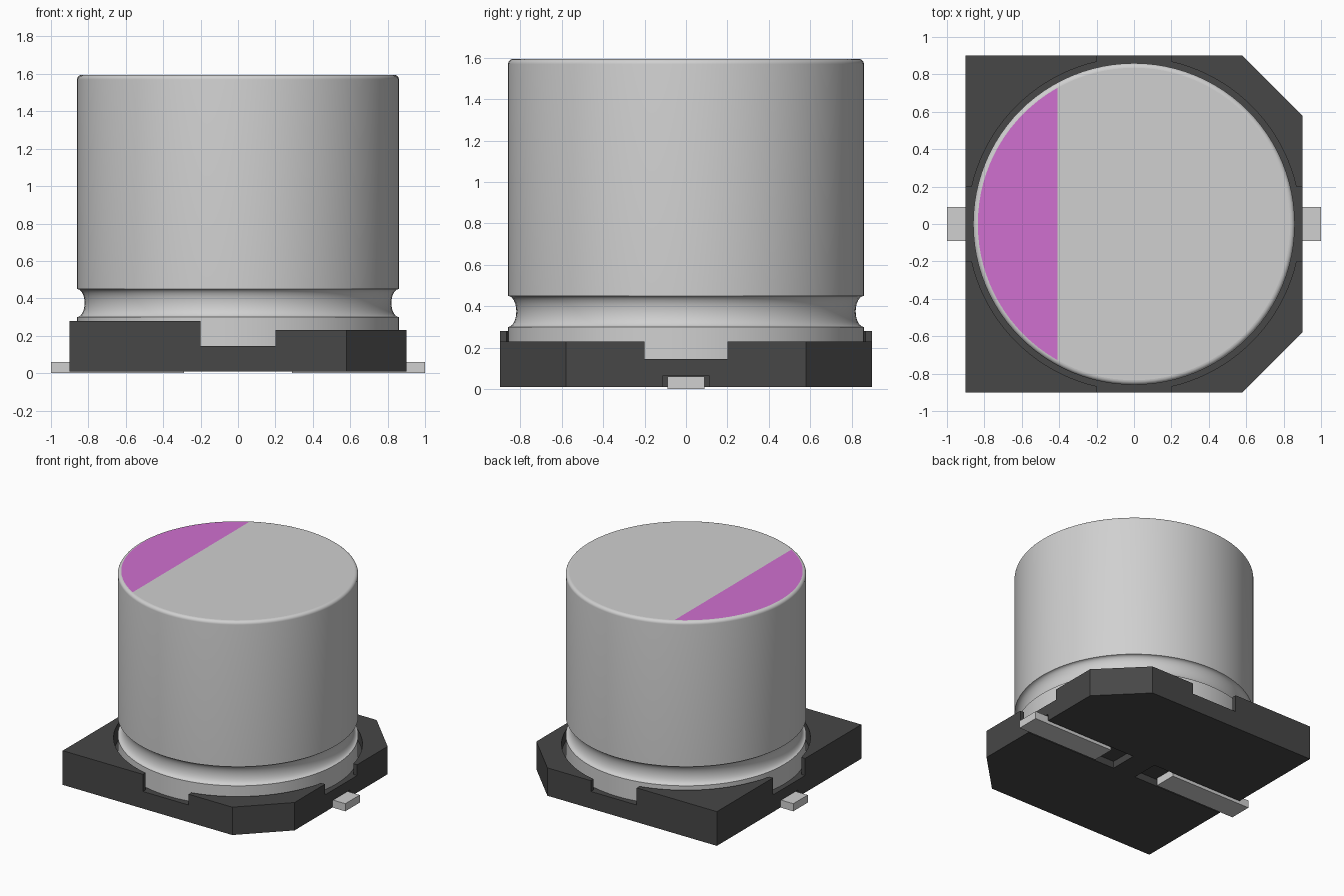
import bpy, bmesh, math
from mathutils import Vector

cube = bpy.data.objects.get("Cube")
if cube:
    bpy.data.objects.remove(cube, do_unlink=True)


def material(name, rgb):
    m = bpy.data.materials.new(name)
    m.use_nodes = True
    m.diffuse_color = (*rgb, 1)
    m.node_tree.nodes["Principled BSDF"].inputs["Base Color"].default_value = (*rgb, 1)
    return m


METAL = material("light grey metal", (0.63, 0.63, 0.63))
PURPLE = material("purple marking", (0.63, 0.16, 0.63))
PLASTIC = material("dark plastic", (0.063, 0.063, 0.063))


def finish(name, bm, *mats):
    bmesh.ops.recalc_face_normals(bm, faces=bm.faces)
    me = bpy.data.meshes.new(name)
    bm.to_mesh(me)
    bm.free()
    for m in mats:
        me.materials.append(m)
    ob = bpy.data.objects.new(name, me)
    bpy.context.collection.objects.link(ob)
    return ob


def prism(bm, outline, z0, z1):
    """Extrude a flat outline from z0 up to z1."""
    face = bm.faces.new([bm.verts.new((x, y, z0)) for x, y in outline])
    top = bmesh.ops.extrude_face_region(bm, geom=[face])["geom"]
    bmesh.ops.translate(bm, vec=(0, 0, z1 - z0),
                        verts=[v for v in top if isinstance(v, bmesh.types.BMVert)])


def rect(x0, x1, y0, y1):
    return [(x0, y0), (x1, y0), (x1, y1), (x0, y1)]


# Base plate: square with the two +x corners cut off
H, C = 0.9, 0.58
bm = bmesh.new()
prism(bm, [(-H, -H), (C, -H), (H, -C), (H, C), (C, H), (-H, H)], 0.01, 0.145)
base = finish("base_plate", bm, PLASTIC)

# Lead channels cut into the underside
bm = bmesh.new()
for s in (-1, 1):
    prism(bm, rect(*sorted((s * 0.1, s * 1.1)), -0.11, 0.11), -0.1, 0.065)
cutter = finish("channel_cutter", bm, PLASTIC)
cutter.hide_render = True
mod = base.modifiers.new("channels", "BOOLEAN")
mod.operation, mod.solver, mod.object = "DIFFERENCE", "EXACT", cutter
bpy.context.view_layer.objects.active = base
bpy.ops.object.modifier_apply(modifier=mod.name)
bpy.data.objects.remove(cutter, do_unlink=True)

# Corner walls wrapped around the can, taller on the -x side
R_POCKET, SLOT = 0.89, 0.2
a0 = math.asin(SLOT / R_POCKET)
a1 = math.pi / 2 - a0
arc = [(R_POCKET * math.cos(a0 + (a1 - a0) * i / 20),
        R_POCKET * math.sin(a0 + (a1 - a0) * i / 20)) for i in range(21)]
for sx, side in ((1, "left"), (-1, "right")):
    for sy, end in ((-1, "front"), (1, "back")):
        corner = [(C, H), (H, C)] if sx > 0 else [(H, H)]
        outline = arc + [(SLOT, H)] + corner + [(H, SLOT)]
        bm = bmesh.new()
        prism(bm, [(sx * x, sy * y) for x, y in outline], 0.145, 0.23 if sx > 0 else 0.28)
        finish(f"corner_wall_{end}_{side}", bm, PLASTIC)

# Can: lathed profile with a crimp groove and a rounded top rim
R, TOP, FILLET = 0.86, 1.595, 0.025
RIM = R - FILLET
profile = [(R, 0.145), (R, 0.30)]
for i in range(1, 12):
    t = math.pi * i / 12
    profile.append((R - 0.04 * math.sin(t), 0.375 - 0.075 * math.cos(t)))
profile.append((R, 0.45))
for i in range(7):
    t = math.pi / 2 * i / 6
    profile.append((RIM + FILLET * math.cos(t), TOP - FILLET + FILLET * math.sin(t)))

N = 96
bm = bmesh.new()
rings = [[bm.verts.new((r * math.cos(2 * math.pi * k / N), r * math.sin(2 * math.pi * k / N), z))
          for k in range(N)] for r, z in profile]
for a, b in zip(rings, rings[1:]):
    for k in range(N):
        j = (k + 1) % N
        bm.faces.new((a[k], a[j], b[j], b[k])).smooth = True
bm.faces.new(rings[0][::-1])
cap = bm.faces.new(rings[-1])

# Polarity marking: the cap is split and its -x segment coloured
bmesh.ops.bisect_plane(bm, geom=[cap, *cap.edges, *cap.verts], dist=1e-5,
                       plane_co=Vector((-0.41, 0, 0)), plane_no=Vector((1, 0, 0)))
for f in bm.faces:
    if f.normal.z > 0.999 or all(v.co.z > TOP - 1e-4 for v in f.verts):
        f.material_index = 1 if f.calc_center_median().x < -0.41 else 0
for e in bm.edges:
    for z in (0.145, 0.30, 0.45, TOP):
        if all(abs(v.co.z - z) < 1e-4 for v in e.verts):
            e.smooth = False
finish("can", bm, METAL, PURPLE)

# Flat leads in the channels
for s, side in ((1, "left"), (-1, "right")):
    bm = bmesh.new()
    prism(bm, rect(*sorted((s * 0.29, s * 1.0)), -0.09, 0.09), 0.0, 0.06)
    finish(f"lead_{side}", bm, METAL)
